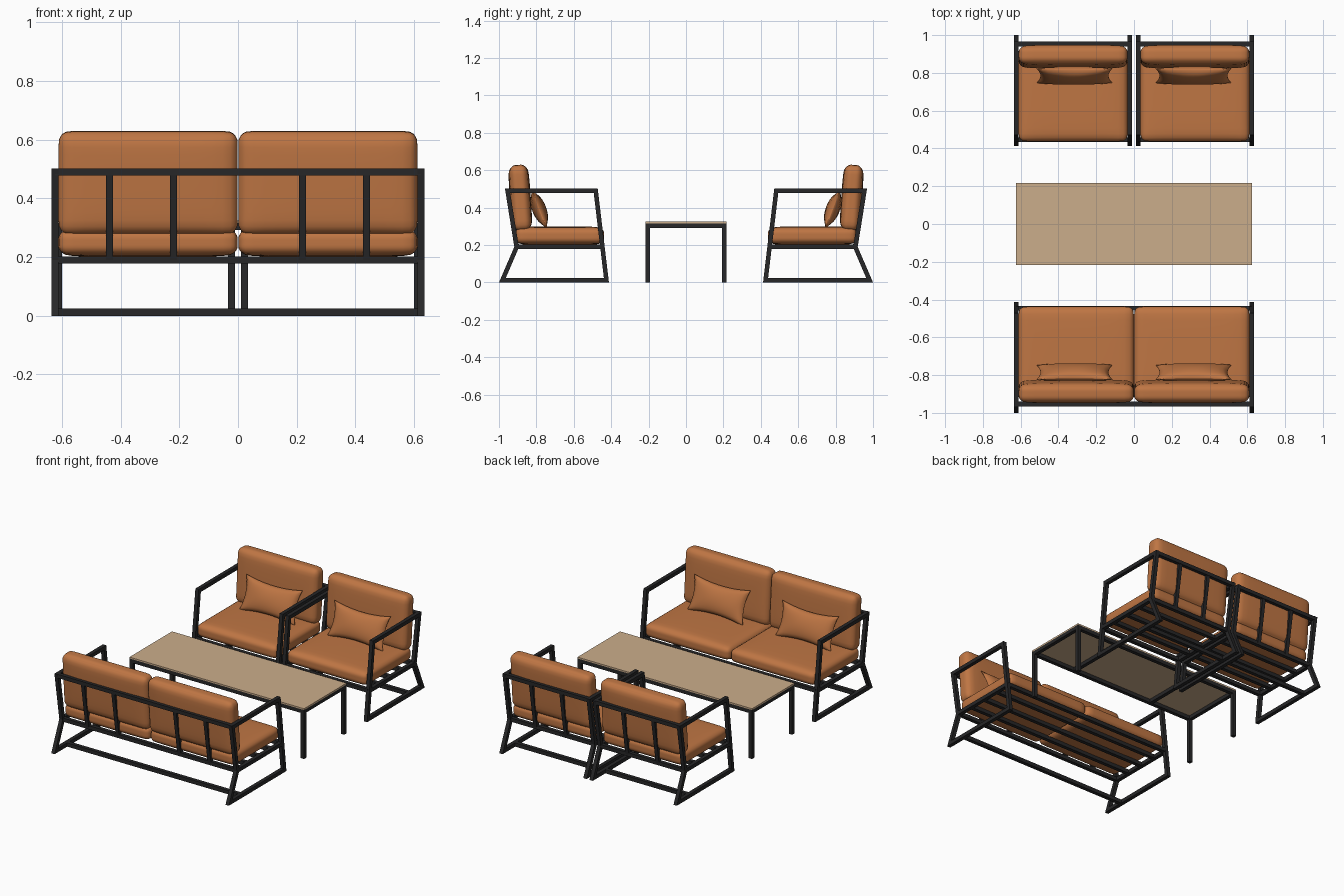
import bpy, bmesh, math
from mathutils import Vector, Matrix

if "Cube" in bpy.data.objects:
    bpy.data.objects.remove(bpy.data.objects["Cube"])


def material(name, rgb):
    m = bpy.data.materials.new(name)
    m.diffuse_color = (*rgb, 1)
    m.use_nodes = True
    m.node_tree.nodes["Principled BSDF"].inputs["Base Color"].default_value = m.diffuse_color
    return m


METAL = material("charcoal metal", (0.02, 0.02, 0.021))
FABRIC = material("burnt orange fabric", (0.52, 0.18, 0.057))
WOOD = material("light tan wood", (0.60, 0.42, 0.26))
T = 0.024  # bar thickness


def finish(bm, name, mat, matrix=Matrix(), smooth=False):
    bmesh.ops.recalc_face_normals(bm, faces=bm.faces[:])
    me = bpy.data.meshes.new(name)
    bm.to_mesh(me)
    bm.free()
    me.materials.append(mat)
    for p in me.polygons:
        p.use_smooth = smooth
    ob = bpy.data.objects.new(name, me)
    ob.matrix_world = matrix
    bpy.context.collection.objects.link(ob)
    return ob


def bar(bm, p, q, w=T, h=T):
    """Rectangular bar between two points."""
    p, q = Vector(p), Vector(q)
    d = (q - p).normalized()
    a = Vector((0, 1, 0)) if abs(d.x) > 0.9 else Vector((1, 0, 0))
    b = d.cross(a)
    rings = []
    for c in (p, q):
        rings.append([bm.verts.new(c + a * w / 2 * i + b * h / 2 * j)
                      for i, j in ((-1, -1), (1, -1), (1, 1), (-1, 1))])
    bm.faces.new(rings[0])
    bm.faces.new(rings[1])
    for i in range(4):
        j = (i + 1) % 4
        bm.faces.new((rings[0][i], rings[0][j], rings[1][j], rings[1][i]))


def side_loop(bm, outer, x, t):
    """Mitred closed frame in the y-z plane, outline counter-clockwise."""
    pts = [Vector(p) for p in outer]
    inner, n = [], len(pts)
    for i, p in enumerate(pts):
        d1 = (p - pts[i - 1]).normalized()
        d2 = (pts[(i + 1) % n] - p).normalized()
        n1, n2 = Vector((-d1.y, d1.x)), Vector((-d2.y, d2.x))
        inner.append(p + (n1 + n2) * t / (1 + n1.dot(n2)))
    layers = [[[bm.verts.new((xx, q.x, q.y)) for q in loop]
               for xx in (x - T / 2, x + T / 2)] for loop in (pts, inner)]
    (o0, o1), (i0, i1) = layers
    for i in range(n):
        j = (i + 1) % n
        for a, b in ((o0, o1), (o1, i1), (i1, i0), (i0, o0)):
            bm.faces.new((a[i], a[j], b[j], b[i]))


def grid_cube(cuts):
    bm = bmesh.new()
    bmesh.ops.create_cube(bm, size=2)
    bmesh.ops.subdivide_edges(bm, edges=bm.edges[:], cuts=cuts, use_grid_fill=True)
    return bm


def cushion(name, size, r, matrix, dome=0.15):
    """Rounded, slightly puffed box; thickness along local z."""
    bm = grid_cube(15)
    h = Vector(size) / 2
    for v in bm.verts:
        s = [math.sin(c * math.pi / 2) for c in v.co]
        p = Vector([s[k] * h[k] for k in range(3)])
        core = Vector([max(-h[k] + r, min(h[k] - r, p[k])) for k in range(3)])
        d = p - core
        if d.length > 1e-6:
            p = core + d.normalized() * r
        p.z *= 1 - dome + dome * (1 - s[0] ** 4) * (1 - s[1] ** 4)
        v.co = p
    finish(bm, name, FABRIC, matrix, True)


def pillow(name, a, b, t, matrix):
    """Throw pillow with pinched edges and pointed corners."""
    bm = grid_cube(13)
    for v in bm.verts:
        u, w, k = v.co
        puff = (max(0, (1 - u * u) * (1 - w * w))) ** 0.5
        wrinkle = 1 + 0.06 * math.sin(7 * u + 3 * w) * abs(u)
        v.co = (a * u * (1 - 0.10 * (1 - w * w)),
                b * w * (1 - 0.20 * (1 - u * u)),
                k * t * (0.05 + puff * wrinkle))
    bmesh.ops.remove_doubles(bm, verts=bm.verts[:], dist=0.0005)
    finish(bm, name, FABRIC, matrix, True)


OUTLINE = [(-1.0, 0), (-0.412, 0), (-0.472, 0.502), (-0.968, 0.502), (-0.918, 0.19)]


def seating(name, x0, x1, posts, seats, turn):
    """Seat unit with its back toward -y, then turned about z."""
    M = Matrix.Rotation(turn, 4, 'Z')
    bm = bmesh.new()
    for x in (x0 + T / 2, x1 - T / 2):          # side frames and seat side rails
        side_loop(bm, OUTLINE, x, T)
        bar(bm, (x, -0.91, 0.19), (x, -0.44, 0.19))
    finish(bm, name + "_side_frames", METAL, M)
    bm = bmesh.new()
    xa, xb = x0 + T / 2, x1 - T / 2
    bar(bm, (xa, -0.953, 0.49), (xb, -0.953, 0.49))   # back top rail
    bar(bm, (xa, -0.86, 0.012), (xb, -0.86, 0.012))   # floor rail
    for x in posts:                                    # back uprights
        bar(bm, (x, -0.904, 0.19), (x, -0.952, 0.49))
    finish(bm, name + "_back_frame", METAL, M)
    bm = bmesh.new()
    for y in (-0.904, -0.79, -0.67, -0.55, -0.447):    # seat slats
        bar(bm, (xa, y, 0.19), (xb, y, 0.19))
    finish(bm, name + "_seat_slats", METAL, M)
    for i, (a, b) in enumerate(seats):
        c, w = (a + b) / 2, b - a
        cushion(f"{name}_seat_cushion_{i}", (w, 0.475, 0.10), 0.036,
                M @ Matrix.Translation((c, -0.675, 0.25)))
        cushion(f"{name}_back_cushion_{i}", (w, 0.352, 0.112), 0.04,
                M @ Matrix.Translation((c, -0.886, 0.453))
                @ Matrix.Rotation(math.radians(94), 4, 'X'))
        pillow(f"{name}_pillow_{i}", 0.2, 0.108, 0.036,
               M @ Matrix.Translation((math.copysign(0.315, c), -0.785, 0.392))
               @ Matrix.Rotation(math.radians(111), 4, 'X'))


# sofa at the front, two armchairs opposite
seating("sofa", -0.635, 0.635, (-0.437, -0.22, 0.22, 0.437),
        ((-0.611, -0.001), (0.001, 0.611)), 0)
seating("left_chair", 0.01, 0.635, (0.22, 0.437), ((0.034, 0.611),), math.pi)
seating("right_chair", -0.635, -0.01, (-0.437, -0.22), ((-0.611, -0.034),), math.pi)

# coffee table frame: legs, edge rails, cross bars
bm = bmesh.new()
X, Y, Z = 0.612, 0.205, 0.304
for sx in (-1, 1):
    for sy in (-1, 1):
        bar(bm, (sx * X, sy * Y, 0), (sx * X, sy * Y, Z))
    bar(bm, (sx * X, -Y, Z), (sx * X, Y, Z))
    bar(bm, (sx * 0.3, -Y, Z), (sx * 0.3, Y, Z))
    bar(bm, (-X - T / 2, sx * Y, Z), (X + T / 2, sx * Y, Z))
finish(bm, "table_frame", METAL)

# table top
bm = bmesh.new()
bar(bm, (-0.624, 0, 0.32), (0.624, 0, 0.32), 0.434, 0.01)
finish(bm, "table_top", WOOD)
